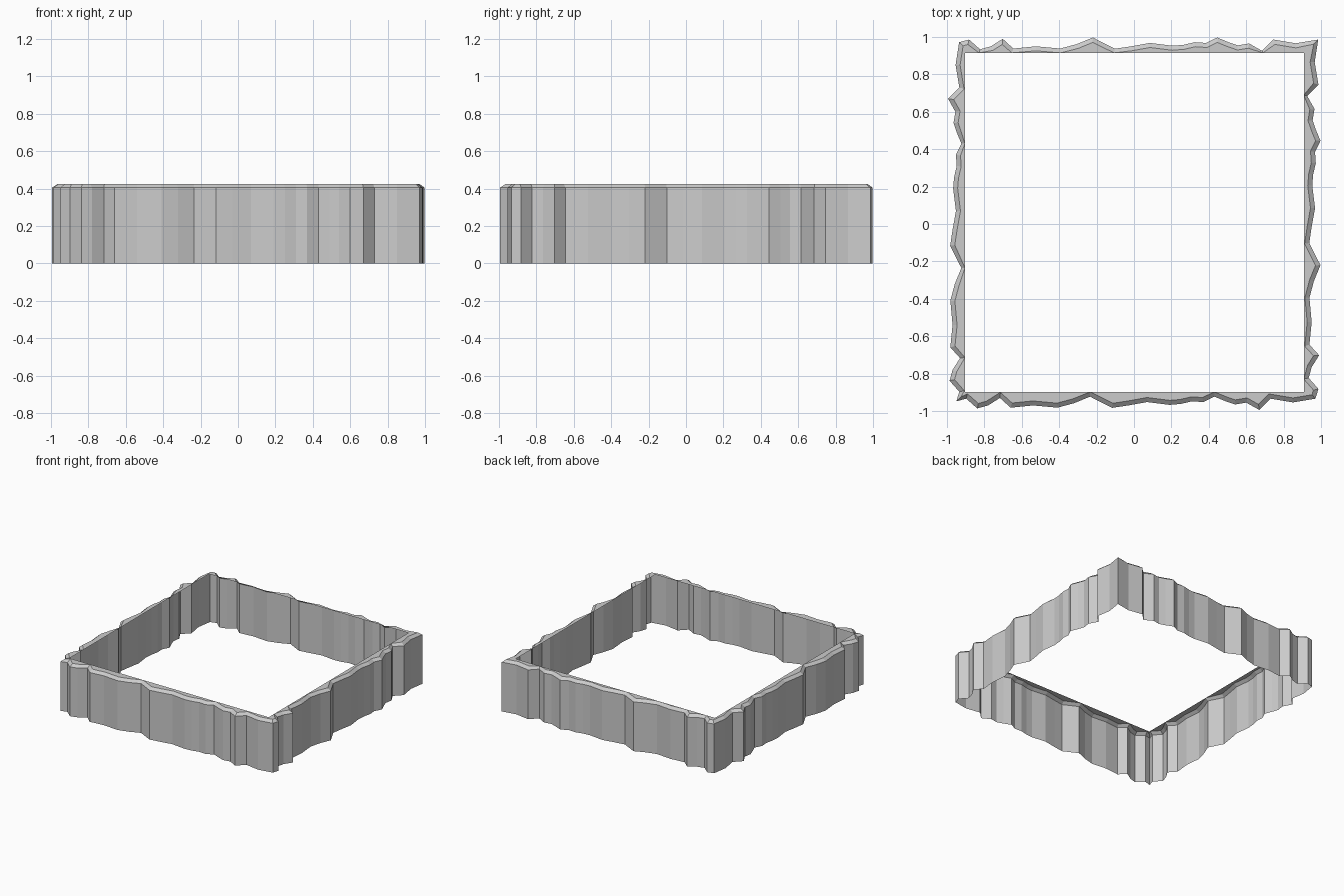
import bpy, bmesh
from mathutils import Vector

if "Cube" in bpy.data.objects:
    bpy.data.objects.remove(bpy.data.objects["Cube"])

# One jagged side: (position along the side, distance outward)
PROFILE = [(-.95, .972), (-.897, .986), (-.838, .934), (-.78, .95), (-.717, .99),
           (-.66, .938), (-.54, .95), (-.41, .938), (-.32, .962), (-.235, .997),
           (-.117, .937), (-.03, .95), (.07, .968), (.19, .953), (.25, .958),
           (.31, .972), (.37, .968), (.43, .997), (.49, .972), (.54, .955),
           (.60, .965), (.67, .926), (.73, .986), (.85, .966), (.97, .986)]
SHIFT = 1.92                       # opposite sides are translated copies
HX0, HX1, HY0, HY1 = -.904, .908, -.898, .915   # rectangular opening
Z_BEVEL, Z_TOP, INSET = .405, .425, .024

# Outline, clockwise from above
top = [(u + .015, v, 'top') for u, v in PROFILE]
right = [(v, u + .015, 'right') for u, v in reversed(PROFILE[1:-1])]
bottom = [(u, v - SHIFT, 'bottom') for u, v in reversed(PROFILE)]
left = [(v - SHIFT, u, 'left') for u, v in PROFILE[1:-1]]
outline = top + right + bottom + left
n = len(outline)


def clamp(v, lo, hi):
    return max(lo, min(hi, v))


def inset_point(i):
    """Bevelled rim point, kept outside the opening."""
    p = Vector(outline[i][:2])
    d0 = (p - Vector(outline[i - 1][:2])).normalized()
    d1 = (Vector(outline[(i + 1) % n][:2]) - p).normalized()
    d = (d0 + d1).normalized()
    q = p + Vector((d.y, -d.x)) * INSET / max(.7, d.dot(d1))
    side = outline[i][2]
    if side == 'top':
        q.y = max(q.y, HY1)
    elif side == 'bottom':
        q.y = min(q.y, HY0)
    elif side == 'right':
        q.x = max(q.x, HX1)
    else:
        q.x = min(q.x, HX0)
    return q


bm = bmesh.new()
rings = [[], [], [], []]
for i, (x, y, _) in enumerate(outline):
    q = inset_point(i)
    hole = (clamp(q.x, HX0, HX1), clamp(q.y, HY0, HY1), Z_TOP)
    for ring, co in zip(rings, ((x, y, 0), (x, y, Z_BEVEL), (q.x, q.y, Z_TOP), hole)):
        ring.append(bm.verts.new(co))

# Open wall skin, bevel strip and flat top lip
for a, b in zip(rings, rings[1:]):
    for i in range(n):
        j = (i + 1) % n
        bm.faces.new((a[i], b[i], b[j], a[j]))
bmesh.ops.remove_doubles(bm, verts=bm.verts, dist=.0005)

mesh = bpy.data.meshes.new("jagged_wall_frame")
bm.to_mesh(mesh)
bm.free()
obj = bpy.data.objects.new("jagged_wall_frame", mesh)
bpy.context.collection.objects.link(obj)
